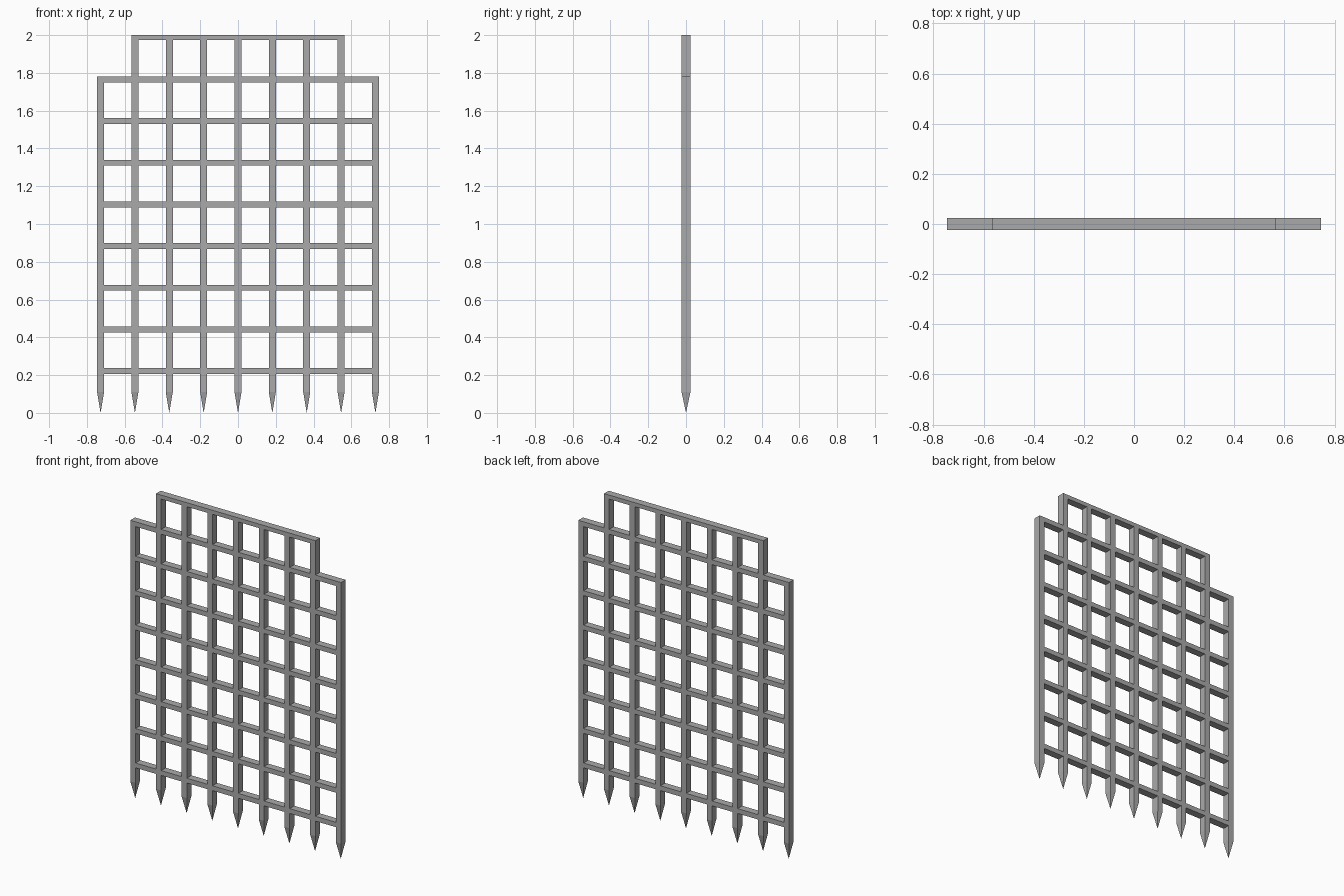
import bpy, bmesh

if "Cube" in bpy.data.objects:
    bpy.data.objects.remove(bpy.data.objects["Cube"])

PITCH = 0.1819      # spacing of upright bars
HALF_W = 0.0185     # half width of an upright
HALF_D = 0.0235     # half depth of the whole gate
ROW_0, ROW_STEP, HALF_H = 0.2215, 0.2205, 0.0155
TOP, SHOULDER, SPIKE_Z = 2.0, 1.7805, 0.11

# Dark iron
iron = bpy.data.materials.new("dark_iron")
iron.diffuse_color = (0.4, 0.4, 0.4, 1)
iron.use_nodes = True
iron.node_tree.nodes["Principled BSDF"].inputs["Base Color"].default_value = iron.diffuse_color


def add_object(name, bm):
    mesh = bpy.data.meshes.new(name)
    bm.to_mesh(mesh)
    bm.free()
    mesh.materials.append(iron)
    obj = bpy.data.objects.new(name, mesh)
    bpy.context.collection.objects.link(obj)


def rect(bm, x, z):
    return [bm.verts.new((x + sx * HALF_W, sy * HALF_D, z))
            for sx, sy in ((-1, -1), (1, -1), (1, 1), (-1, 1))]


# Upright bar with a four-sided spike at its foot
def upright(name, x, top):
    bm = bmesh.new()
    low, high = rect(bm, x, SPIKE_Z), rect(bm, x, top)
    tip = bm.verts.new((x, 0, 0))
    bm.faces.new(high)
    for i in range(4):
        j = (i + 1) % 4
        bm.faces.new((low[i], low[j], high[j], high[i]))
        bm.faces.new((low[j], low[i], tip))
    bmesh.ops.recalc_face_normals(bm, faces=bm.faces)
    add_object(name, bm)


# Crossbar made of open-ended sections fitted flush between the uprights
def crossbar(name, z0, z1, first, last):
    bm = bmesh.new()
    for i in range(first, last):
        a, b = [[bm.verts.new((x, y, z)) for y, z in
                 ((-HALF_D, z0), (HALF_D, z0), (HALF_D, z1), (-HALF_D, z1))]
                for x in (i * PITCH + HALF_W, (i + 1) * PITCH - HALF_W)]
        for k in range(4):
            j = (k + 1) % 4
            bm.faces.new((a[k], b[k], b[j], a[j]))
    # Point every face away from the bar's axis
    bm.normal_update()
    for f in bm.faces:
        out = f.calc_center_median()
        out.z -= (z0 + z1) / 2
        out.x = 0
        if f.normal.dot(out) < 0:
            f.normal_flip()
    add_object(name, bm)


# Nine uprights, the outer pair shorter
for i in range(-4, 5):
    upright(f"upright_bar_{i + 5}", i * PITCH, SHOULDER if abs(i) == 4 else TOP)

# Eight full-width crossbars
for r in range(8):
    z = ROW_0 + r * ROW_STEP
    crossbar(f"crossbar_{r + 1}", z - HALF_H, z + HALF_H, -4, 4)

# Narrower top rail
crossbar("top_rail", TOP - 0.026, TOP, -3, 3)
